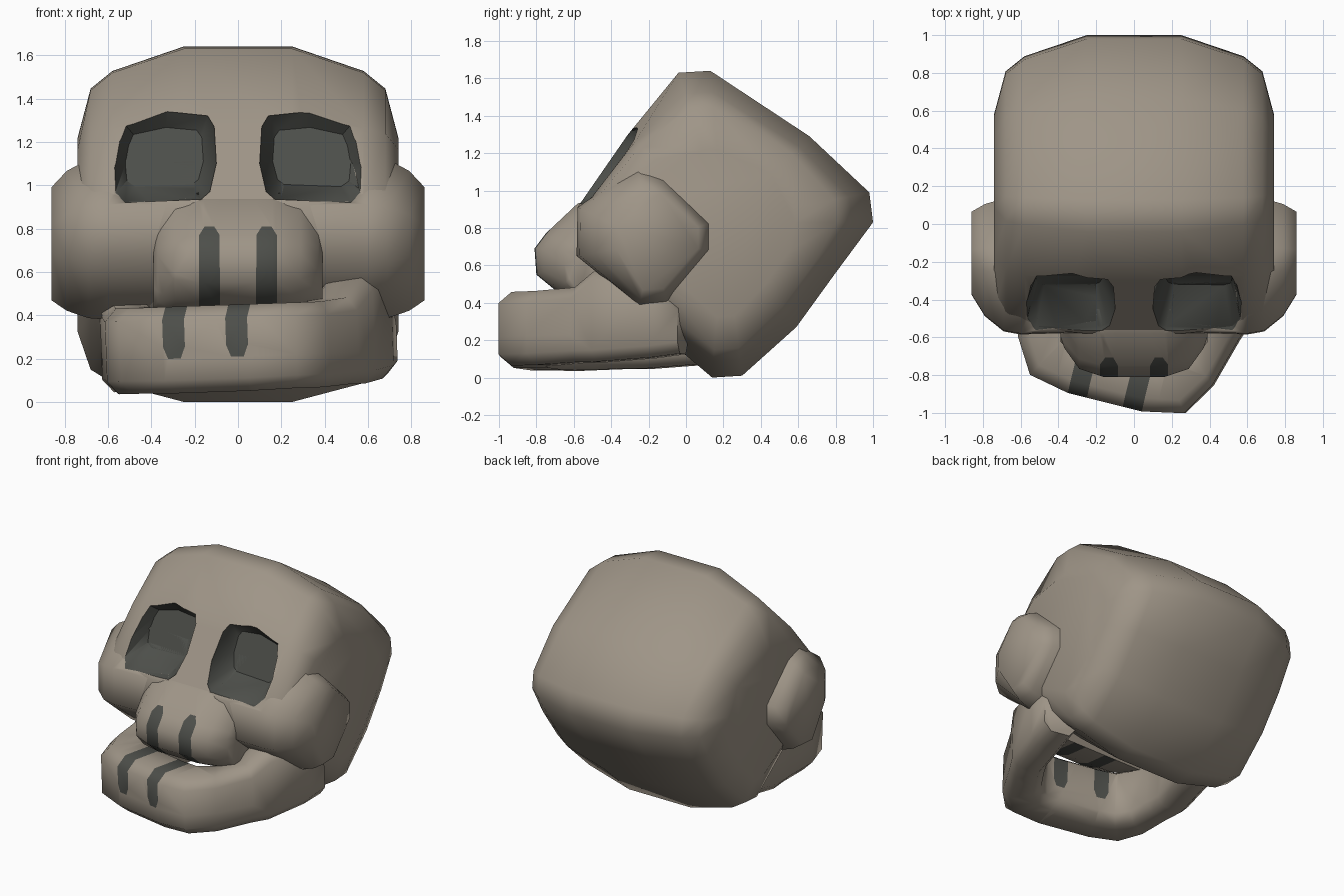
import bpy, bmesh, math
from mathutils import Matrix, Vector

if "Cube" in bpy.data.objects:
    bpy.data.objects.remove(bpy.data.objects["Cube"])


def material(name, rgb):
    m = bpy.data.materials.new(name)
    m.diffuse_color = (*rgb, 1)
    m.use_nodes = True
    m.node_tree.nodes["Principled BSDF"].inputs["Base Color"].default_value = m.diffuse_color
    return m


BONE = material("bone", (0.345, 0.30, 0.243))
DARK = material("dark_grey", (0.074, 0.077, 0.068))


def rings_to_mesh(bm, rings):
    """Skin a list of equal-sized rings and cap both ends."""
    vs = [[bm.verts.new(p) for p in r] for r in rings]
    n = len(vs[0])
    for a, b in zip(vs, vs[1:]):
        for i in range(n):
            bm.faces.new((a[i], a[(i + 1) % n], b[(i + 1) % n], b[i]))
    bm.faces.new(vs[0])
    bm.faces.new(vs[-1])


def loft_x(bm, profile, centre, stations):
    """Loft a (y, z, weight) side profile through (x, scale) stations."""
    rings = []
    for x, s in stations:
        ring = []
        for y, z, w in profile:
            k = 1 - w * (1 - s)
            ring.append((x, centre[0] + (y - centre[0]) * k,
                         centre[1] + (z - centre[1]) * k))
        rings.append(ring)
    rings_to_mesh(bm, rings)


def both_sides(half):
    return [(-x, s) for x, s in reversed(half)] + list(half)


def paint_prism(bm, poly, max_y):
    """Cut a counter-clockwise (x, z) outline through along y and paint it dark."""
    inside = [f for f in bm.faces if f.calc_center_median().y < max_y]
    for (ax, az), (bx, bz) in zip(poly, poly[1:] + poly[:1]):
        co, no = Vector((ax, 0, az)), Vector((bz - az, 0, ax - bx)).normalized()
        geom = list({v for f in inside for v in f.verts}) \
            + list({e for f in inside for e in f.edges}) + inside
        res = bmesh.ops.bisect_plane(bm, geom=geom, dist=1e-5, plane_co=co, plane_no=no)
        faces = {g for g in res["geom"] if isinstance(g, bmesh.types.BMFace)}
        inside = [f for f in faces if (f.calc_center_median() - co).dot(no) < 1e-4]
    for f in inside:
        f.material_index = 1


def finish(bm, name):
    bmesh.ops.recalc_face_normals(bm, faces=bm.faces[:])
    me = bpy.data.meshes.new(name)
    bm.to_mesh(me)
    bm.free()
    me.materials.append(BONE)
    me.materials.append(DARK)
    ob = bpy.data.objects.new(name, me)
    bpy.context.collection.objects.link(ob)
    return ob


def activate(ob):
    bpy.ops.object.select_all(action='DESELECT')
    ob.select_set(True)
    bpy.context.view_layer.objects.active = ob


# Cranium: tilted rounded block
bm = bmesh.new()
cranium_profile = [
    (-.04, 1.63, 1), (.13, 1.64, 1), (.66, 1.29, .85), (.98, .99, 1), (1.0, .83, 1),
    (.8, .56, .8), (.59, .27, .8), (.3, .01, .75), (.14, 0, .75), (-.25, .33, .6),
    (-.52, .6, .4), (-.59, .74, .3), (-.58, .91, .3), (-.31, 1.3, .55)]
loft_x(bm, cranium_profile, (.2, .83),
       both_sides([(.25, 1), (.58, .86), (.68, .76), (.74, .48)]))
cranium = finish(bm, "cranium")

# Cheekbones: faceted blocks flush with the face, tapering outwards
bm = bmesh.new()
cheek_profile = [(-.58, .91, 2), (-.26, 1.13, 1.3), (-.12, 1.08, 1), (.14, .83, .9),
                 (.14, .68, .9), (-.1, .39, 1), (-.25, .38, 1), (-.585, .65, 2)]
for side in (-1, 1):
    loft_x(bm, cheek_profile, (-.18, .72),
           [(side * x, s) for x, s in ((.2, .985), (.6, 1.0), (.69, .98),
                                       (.79, .88), (.86, .74))])
cheeks = finish(bm, "cheekbones")

# Snout with two dark nostril stripes
bm = bmesh.new()
snout_profile = [(-.45, .97, .6), (-.58, .93, .9), (-.75, .77, 1), (-.81, .69, 1),
                 (-.8, .55, 1), (-.69, .46, .5), (-.58, .41, .2), (-.4, .39, 0),
                 (-.2, .8, 0)]
loft_x(bm, snout_profile, (-.5, .66),
       both_sides([(.16, 1), (.29, .86), (.37, .5), (.39, .3)]))
stripe = [(-.05, .2), (.05, .2), (.047, .77), (.022, .81), (-.022, .81), (-.047, .77)]
for cx in (-.132, .132):
    paint_prism(bm, [(cx + x, z) for x, z in stripe], -.45)
snout = finish(bm, "snout")

# Eye sockets: tapered cutters, deeper towards the bottom
eye = [(.10, 1.1), (.13, .97), (.17, .935), (.52, .92), (.57, .96), (.58, 1.08),
       (.56, 1.21), (.53, 1.29), (.33, 1.34), (.14, 1.32), (.11, 1.27)]
bm = bmesh.new()
for side in (-1, 1):
    front, rim, back = [], [], []
    for x, z in eye:
        front.append((side * x, -1.2, z))
        rim.append((side * x, -.29 - (1.3 - z) * .69, z))
        ix, iz = .34 + (x - .34) * .75, 1.13 + (z - 1.13) * .65
        back.append((side * ix, -.2 - (1.3 - iz) * .4, iz))
    rings_to_mesh(bm, [front, rim, back])
for f in bm.faces:
    f.material_index = 1
cutter = finish(bm, "eye_cutter")
cutter.hide_render = True
for ob in (cranium, cheeks, snout):
    mod = ob.modifiers.new("sockets", 'BOOLEAN')
    mod.operation = 'DIFFERENCE'
    mod.solver = 'EXACT'
    mod.object = cutter
    activate(ob)
    bpy.ops.object.modifier_apply(modifier=mod.name)
bpy.data.objects.remove(cutter)

# Lower jaw: U-shaped sweep from the chin to the joint
# (outer u, outer v, inner u, inner v, bottom, top)
half = [(.2, -.045, .13, .27, .045, .445), (.42, 0, .25, .28, .05, .445),
        (.53, .18, .33, .36, .05, .445), (.605, .44, .38, .5, .06, .46),
        (.65, .57, .41, .6, .06, .55), (.66, .88, .41, .88, .08, .55),
        (.64, 1.04, .41, 1.04, .1, .38)]
path = [(-u, v, -iu, iv, a, b) for u, v, iu, iv, a, b in reversed(half)] + half
c = .06
rings = []
for u, v, iu, iv, lo, hi in path:
    section = [(0, lo + c), (0, hi - c), (.22, hi), (.88, hi),
               (1, hi - c / 2), (1, lo + c), (.8, lo), (.22, lo)]
    rings.append([(u + (iu - u) * d, v + (iv - v) * d, z) for d, z in section])
bm = bmesh.new()
rings_to_mesh(bm, rings)
jaw_stripe = [(-.052, .26), (-.03, .205), (.03, .205), (.052, .26), (.052, .6), (-.052, .6)]
for cu in (-.15, .15):
    paint_prism(bm, [(cu + x, z) for x, z in jaw_stripe], .32)
# Swing the jaw sideways and roll it slightly
bm.transform(Matrix.Translation((-.13, -.9, 0)) @ Matrix.Rotation(math.radians(-2), 4, 'Y')
             @ Matrix.Rotation(math.radians(-14), 4, 'Z'))
jaw = finish(bm, "lower_jaw")

# Soft shading with crisp socket rims
for ob, angle in ((cranium, 50), (cheeks, 78), (snout, 60), (jaw, 65)):
    activate(ob)
    bpy.ops.object.shade_smooth_by_angle(angle=math.radians(angle))
